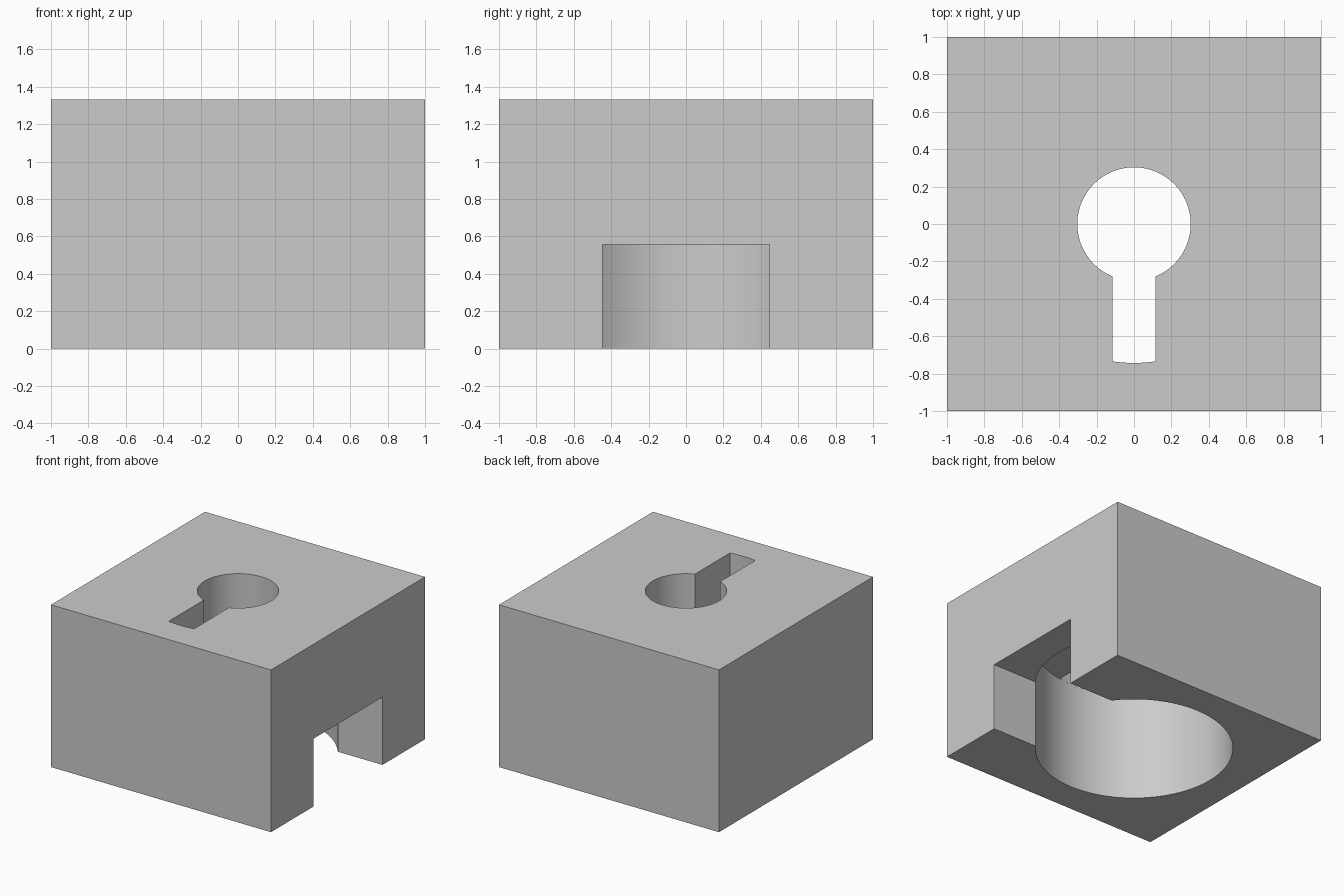
import bpy, bmesh, math

old = bpy.data.objects.get("Cube")
if old:
    bpy.data.objects.remove(old, do_unlink=True)

HEIGHT = 4 / 3
POCKET_R, POCKET_TOP = 0.744, 0.889
HOLE_R = 0.303
SLOT_HALF = 0.115
CHANNEL_HALF, CHANNEL_TOP = 0.447, 0.557
SEGMENTS = 96

grey = bpy.data.materials.new("plain_grey")
grey.use_nodes = True
colour = (0.6, 0.6, 0.6, 1)
grey.diffuse_color = colour
grey.node_tree.nodes["Principled BSDF"].inputs["Base Color"].default_value = colour


def prism(name, outline, z0, z1):
    """Extrude a counter-clockwise outline from z0 to z1."""
    bm = bmesh.new()
    base = bm.faces.new([bm.verts.new((x, y, z0)) for x, y in outline])
    top = bmesh.ops.extrude_face_region(bm, geom=[base])["geom"]
    verts = [v for v in top if isinstance(v, bmesh.types.BMVert)]
    bmesh.ops.translate(bm, verts=verts, vec=(0, 0, z1 - z0))
    bmesh.ops.recalc_face_normals(bm, faces=bm.faces)
    mesh = bpy.data.meshes.new(name)
    bm.to_mesh(mesh)
    bm.free()
    mesh.materials.append(grey)
    obj = bpy.data.objects.new(name, mesh)
    bpy.context.collection.objects.link(obj)
    return obj


def arc(radius, start, end, steps):
    angles = [start + (end - start) * i / steps for i in range(steps + 1)]
    return [(radius * math.cos(a), radius * math.sin(a)) for a in angles]


def circle(radius):
    return arc(radius, 0, math.tau, SEGMENTS)[:-1]


def rectangle(x0, x1, y0, y1):
    return [(x0, y0), (x1, y0), (x1, y1), (x0, y1)]


block = prism("block", rectangle(-1, 1, -1, 1), 0, HEIGHT)

# Slot outline: straight sides, with its far end following the pocket wall
slot_r = POCKET_R - 0.001
half_angle = math.asin(SLOT_HALF / slot_r)
down = -math.pi / 2
slot = arc(slot_r, down - half_angle, down + half_angle, 10)
slot += [(SLOT_HALF, 0), (-SLOT_HALF, 0)]

cutters = [
    prism("pocket_cutter", circle(POCKET_R), -0.2, POCKET_TOP),
    prism("channel_cutter",
          rectangle(0, 1.2, -CHANNEL_HALF, CHANNEL_HALF), -0.1, CHANNEL_TOP),
    prism("hole_cutter", circle(HOLE_R), 0.7, HEIGHT + 0.2),
    prism("slot_cutter", slot, 0.8, HEIGHT + 0.1),
]

# Cut the round pocket, side channel and keyhole out of the block
bpy.ops.object.select_all(action="DESELECT")
block.select_set(True)
bpy.context.view_layer.objects.active = block
for cutter in cutters:
    cutter.hide_render = True
    cut = block.modifiers.new(cutter.name, "BOOLEAN")
    cut.operation = "DIFFERENCE"
    cut.solver = "EXACT"
    cut.object = cutter
    bpy.ops.object.modifier_apply(modifier=cut.name)
    bpy.data.objects.remove(cutter, do_unlink=True)

bpy.ops.object.shade_smooth_by_angle(angle=math.radians(30))
